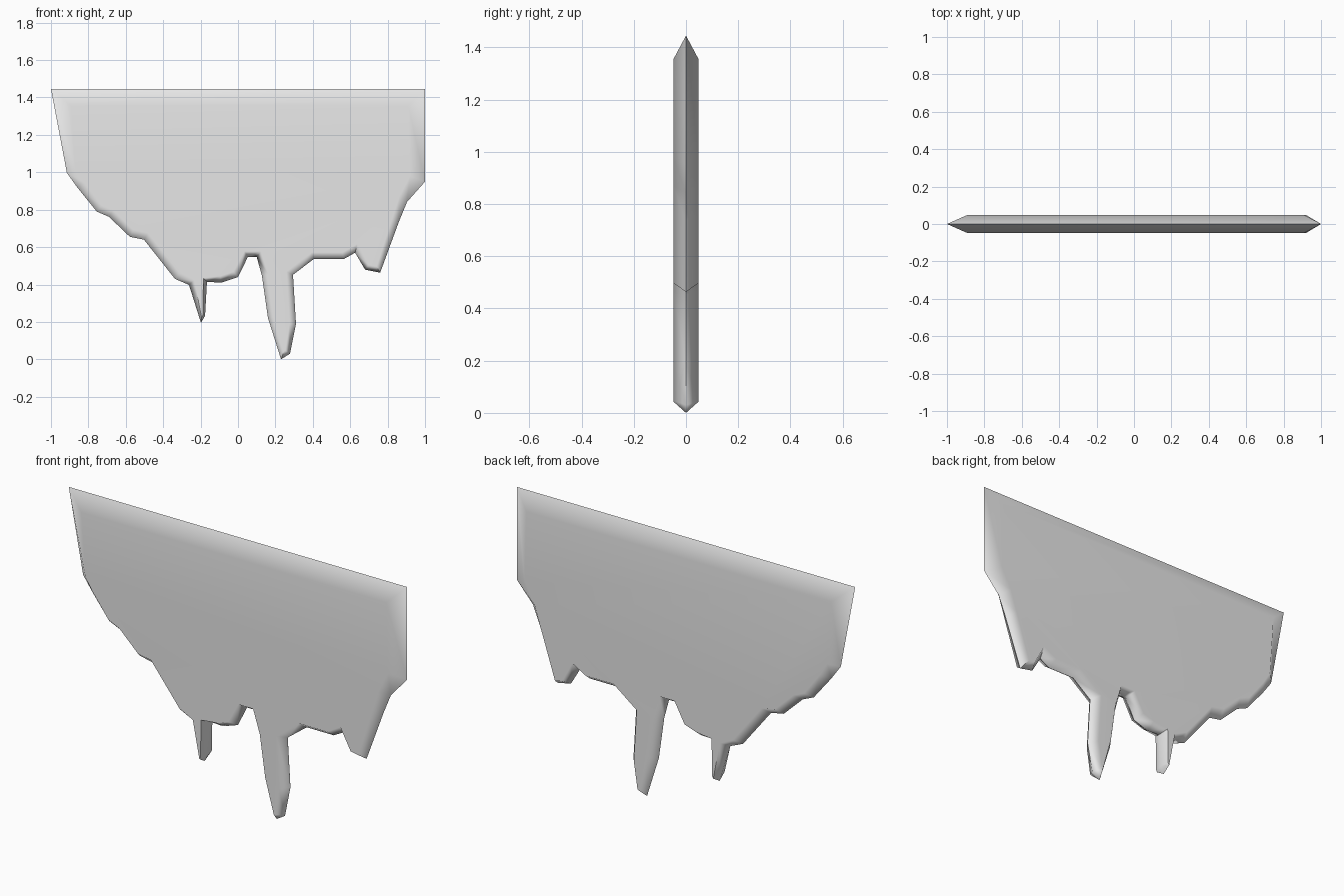
import bpy, bmesh, math
from mathutils import Vector

cube = bpy.data.objects.get("Cube")
if cube:
    bpy.data.objects.remove(cube, do_unlink=True)

HALF_DEPTH = 0.048

# Outline of the slab: x, z, bevel width at that corner
OUTLINE = [
    (-1.0, 1.445, .09), (-.915, .997, .05), (-.86, .92, .045), (-.755, .79, .04),
    (-.69, .762, .04), (-.578, .655, .04), (-.503, .64, .04), (-.337, .43, .04),
    (-.262, .398, .035),
    # small icicle
    (-.198, .195, .012), (-.176, .233, .012), (-.166, .414, .02),
    (-.09, .41, .035), (0, .44, .035), (.053, .548, .03), (.10, .548, .03),
    # long icicle
    (.128, .446, .035), (.16, .222, .035), (.23, .0, .028), (.278, .03, .028),
    (.31, .19, .035), (.294, .452, .035),
    (.406, .537, .035), (.567, .537, .035), (.626, .57, .035),
    # short stub
    (.68, .479, .03), (.76, .463, .03),
    (.86, .735, .04), (.904, .842, .05), (1.0, .95, .08), (1.0, 1.445, .09),
]


def inset(points):
    """Move every corner inwards along its mitre by its own bevel width."""
    result = []
    n = len(points)
    for i, (x, z, w) in enumerate(points):
        p = Vector((x, z))
        before = (p - Vector(points[i - 1][:2])).normalized()
        after = (Vector(points[(i + 1) % n][:2]) - p).normalized()
        n1, n2 = Vector((-before.y, before.x)), Vector((-after.y, after.x))
        result.append(p + w * (n1 + n2) / max(1 + n1.dot(n2), 0.25))
    return result


# Slab: sharp rim on the centre plane, bevels rising to flat front and back
bm = bmesh.new()
inner = inset(OUTLINE)
rim = [bm.verts.new((x, 0, z)) for x, z, _ in OUTLINE]
for side in (-1, 1):
    face = [bm.verts.new((p.x, side * HALF_DEPTH, p.y)) for p in inner]
    bm.faces.new(face[::-side])
    for i in range(len(rim)):
        j = (i + 1) % len(rim)
        bm.faces.new([rim[i], rim[j], face[j], face[i]][::-side])
bmesh.ops.recalc_face_normals(bm, faces=bm.faces)
mesh = bpy.data.meshes.new("icicle_slab")
bm.to_mesh(mesh)
bm.free()
slab = bpy.data.objects.new("icicle_slab", mesh)
bpy.context.collection.objects.link(slab)

# Plain grey
grey = bpy.data.materials.new("light_grey")
grey.use_nodes = True
grey.diffuse_color = (.8, .8, .8, 1)
grey.node_tree.nodes["Principled BSDF"].inputs["Base Color"].default_value = (.8, .8, .8, 1)
mesh.materials.append(grey)

# Soft bevels, crisp rim, flat faces
bpy.ops.object.select_all(action='DESELECT')
slab.select_set(True)
bpy.context.view_layer.objects.active = slab
bpy.ops.object.shade_smooth_by_angle(angle=math.radians(65))
weighted = slab.modifiers.new("flat_faces", 'WEIGHTED_NORMAL')
weighted.keep_sharp = True
